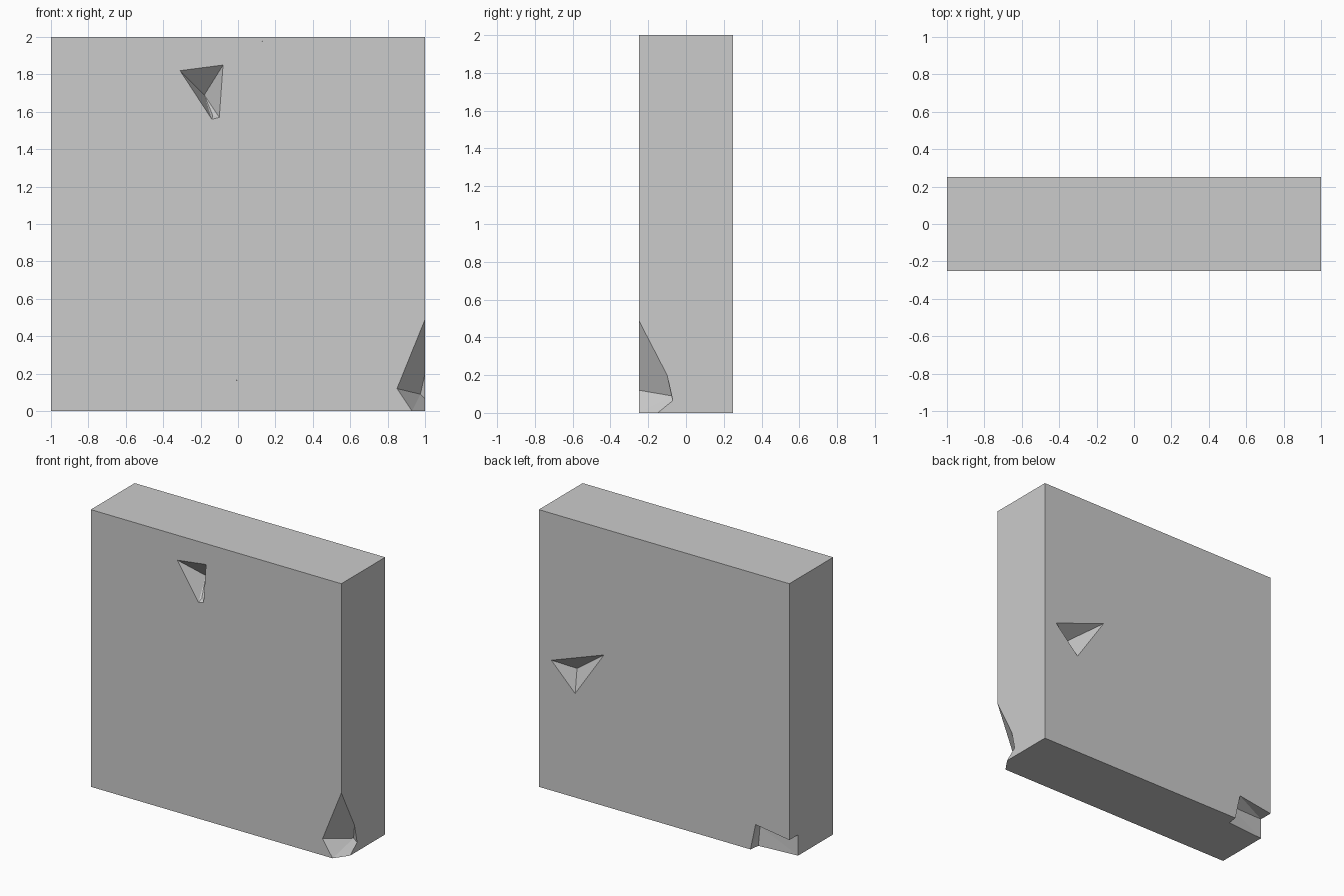
import bpy, bmesh
from mathutils import Vector

if "Cube" in bpy.data.objects:
    bpy.data.objects.remove(bpy.data.objects["Cube"])

HALF = Vector((1.0, 0.25, 1.0))  # slab half sizes: 2 x 0.5 x 2


def to_object(bm, name):
    mesh = bpy.data.meshes.new(name)
    bm.to_mesh(mesh)
    bm.free()
    ob = bpy.data.objects.new(name, mesh)
    bpy.context.collection.objects.link(ob)
    return ob


def hull(name, points):
    """Convex solid around the corner points of a missing chip."""
    bm = bmesh.new()
    for p in points:
        bm.verts.new(p)
    bmesh.ops.convex_hull(bm, input=bm.verts)
    bmesh.ops.recalc_face_normals(bm, faces=bm.faces)
    ob = to_object(bm, name)
    ob.hide_render = True
    ob.hide_viewport = True
    return ob


def shard(name, seed, others):
    """Part of the slab lying nearer to seed than to any other seed."""
    bm = bmesh.new()
    bmesh.ops.create_cube(bm, size=2)
    for v in bm.verts:
        v.co = Vector((v.co.x * HALF.x, v.co.y * HALF.y, v.co.z * HALF.z + HALF.z))
    for o in others:
        res = bmesh.ops.bisect_plane(
            bm, geom=bm.verts[:] + bm.edges[:] + bm.faces[:], dist=1e-6,
            plane_co=(seed + o) / 2, plane_no=o - seed, clear_outer=True)
        cut = [e for e in res["geom_cut"] if isinstance(e, bmesh.types.BMEdge)]
        if cut:
            bmesh.ops.holes_fill(bm, edges=cut, sides=0)
    # keep outer faces exactly flat
    for v in bm.verts:
        for i, lims in enumerate(((-1, 1), (-.25, .25), (0, 2))):
            for lim in lims:
                if abs(v.co[i] - lim) < 1e-4:
                    v.co[i] = lim
    bmesh.ops.recalc_face_normals(bm, faces=bm.faces)
    return to_object(bm, name)


# Missing chips
F, B = -0.25, 0.25
chips = [
    hull("front_chip_cutter", [
        (-.31, F, 1.82), (-.08, F, 1.85), (-.10, F, 1.57), (-.14, F, 1.56),
        (-.18, F + .14, 1.69), (-.135, F + .03, 1.58)]),
    hull("back_chip_cutter", [
        (.90, B, .94), (.48, B, 1.09), (.71, B, .75), (.80, B - .15, .85)]),
    hull("front_corner_cutter", [
        (1, F, 0), (1, F, .49), (.85, F, .12), (.93, F, 0),
        (1, -.10, .20), (1, -.07, .065), (1, -.15, 0), (.975, -.075, .09)]),
    hull("back_corner_cutter", [
        (-1, B, 0), (-1, B, .15), (-.73, B, .19), (-.69, B, 0),
        (-1, .15, .15), (-1, .15, 0), (-.70, .175, 0), (-.71, .17, .14)]),
]

# Centres of the cracked pieces
seeds = [Vector(s) for s in (
    (-.97, -.10, 1.62), (-.58, -.12, 1.70), (-.15, .00, 1.92), (.25, -.10, 1.65),
    (.55, .00, 2.10), (.90, -.05, 1.50), (.03, -.12, 1.15), (.75, -.08, .75),
    (-.40, -.10, .70), (.18, -.05, .55), (-.35, -.10, .12), (.32, -.10, .05),
    (-.95, -.10, .22), (-.92, -.10, .88), (-.62, .00, 1.28), (.60, .20, .35),
    (-.30, .20, 1.35), (.40, .22, 1.10), (-.70, .20, .60), (-.10, .20, .40))]

# Cracked wall slab, chips taken out of every piece they touch
for n, s in enumerate(seeds):
    ob = shard(f"wall_piece_{n + 1:02d}", s, [o for o in seeds if o is not s])
    co = [v.co for v in ob.data.vertices]
    for chip in chips:
        cc = [v.co for v in chip.data.vertices]
        if all(min(c[i] for c in co) < max(c[i] for c in cc) and
               max(c[i] for c in co) > min(c[i] for c in cc) for i in range(3)):
            mod = ob.modifiers.new("chip", 'BOOLEAN')
            mod.operation = 'DIFFERENCE'
            mod.solver = 'EXACT'
            mod.object = chip
